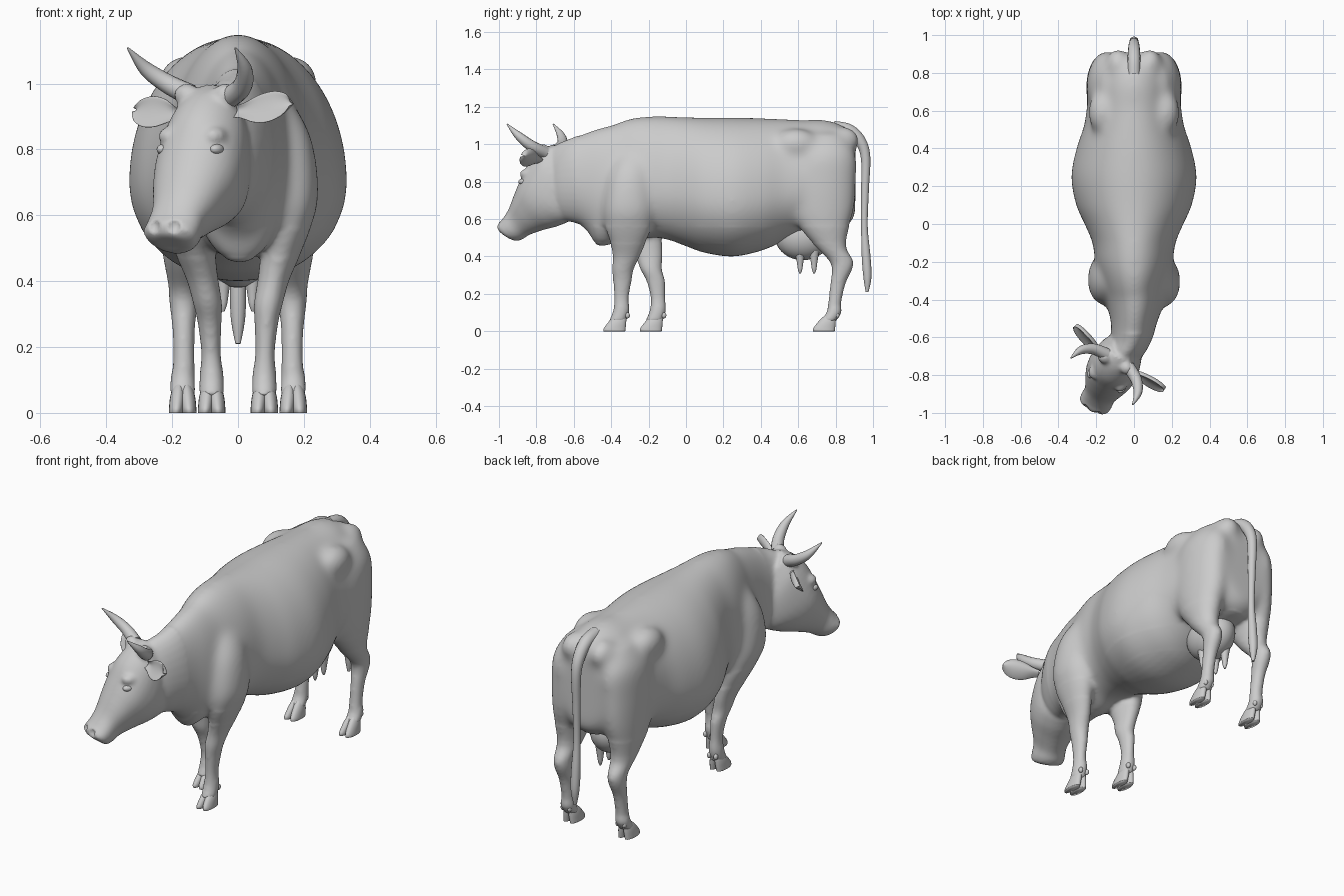
import bpy, bmesh, math
from mathutils import Vector as V, Matrix

if "Cube" in bpy.data.objects:
    bpy.data.objects.remove(bpy.data.objects["Cube"])


def spline(rows, n=5):
    """Smooth (Catmull-Rom) interpolation through tuples of numbers."""
    out, last = [], len(rows) - 1
    for i in range(last):
        quad = list(zip(rows[max(i - 1, 0)], rows[i], rows[i + 1], rows[min(i + 2, last)]))
        for j in range(n):
            t = j / n
            out.append(tuple(b + .5 * t * (c - a + t * (2*a - 5*b + 4*c - d + t * (3*(b - c) + d - a)))
                             for a, b, c, d in quad))
    return out + [tuple(rows[-1])]


def loft(bm, rows, side=V((1, 0, 0)), k=.5, cup=0, seg=32):
    """Skin oval rings; each row is two opposite rim points (xyz, xyz) and a half width."""
    rings = []
    for r in spline(rows):
        top, bot, w = V(r[0:3]), V(r[3:6]), max(r[6], .002)
        mid, ring = bot.lerp(top, k), []
        for i in range(seg):
            c, s = math.cos(math.tau * i / seg), math.sin(math.tau * i / seg)
            p = mid + ((top - mid) * s if s > 0 else (bot - mid) * -s)
            ring.append(bm.verts.new(p + side * (w * c + cup * c * c)))
        rings.append(ring)
    for a, b in zip(rings, rings[1:]):
        for i in range(seg):
            bm.faces.new((a[i - 1], a[i], b[i], b[i - 1]))
    bm.faces.new(rings[0])
    bm.faces.new(rings[-1])


def blob(bm, pos, size, turn=0):
    m = Matrix.Translation(pos) @ Matrix.Rotation(turn, 4, 'Z') @ Matrix.Diagonal((*size, 1))
    bmesh.ops.create_uvsphere(bm, u_segments=32, v_segments=18, radius=1, matrix=m)


def finish(name, bm):
    bmesh.ops.recalc_face_normals(bm, faces=bm.faces)
    me = bpy.data.meshes.new(name)
    bm.to_mesh(me)
    bm.free()
    me.shade_smooth()
    ob = bpy.data.objects.new(name, me)
    bpy.context.collection.objects.link(ob)
    return ob


def tube(name, pts):
    """Tapered round tube through (x, y, z, radius) points."""
    cu = bpy.data.curves.new(name, 'CURVE')
    cu.dimensions, cu.bevel_depth, cu.bevel_resolution, cu.use_fill_caps = '3D', 1, 5, True
    path = spline(pts, 6)
    sp = cu.splines.new('POLY')
    sp.points.add(len(path) - 1)
    for p, (x, y, z, r) in zip(sp.points, path):
        p.co, p.radius = (x, y, z, 1), r
    sp.use_smooth = True
    bpy.context.collection.objects.link(bpy.data.objects.new(name, cu))


# head frame: turned toward -x
FWD, SIDE, TURN = V((-.45, -.893, 0)), V((.893, -.45, 0)), -.467


def head(f, z, s=0):
    return V((-.07, -.68, z)) + FWD * f + SIDE * s


body = bmesh.new()

# torso: y, top, bottom, half width
torso = [(-.46, .95, .58, .07), (-.40, 1.09, .48, .14), (-.30, 1.138, .47, .18), (-.20, 1.15, .50, .205),
         (-.10, 1.15, .49, .22), (0, 1.146, .455, .262), (.10, 1.143, .42, .307), (.25, 1.143, .40, .333),
         (.40, 1.14, .43, .305), (.52, 1.135, .48, .265), (.62, 1.13, .52, .25), (.75, 1.13, .54, .23),
         (.86, 1.09, .56, .185), (.905, 1.02, .62, .12)]
loft(body, [(0, y, t, 0, y, b, w) for y, t, b, w in torso], k=.4, seg=48)

# neck: x, top y z, bottom y z, half width
neck = [(0, -.25, 1.13, -.30, .50, .17), (.005, -.42, 1.10, -.46, .455, .145), (.0, -.52, 1.07, -.525, .53, .122),
        (-.012, -.62, 1.03, -.58, .575, .112), (-.045, -.69, 1.0, -.67, .595, .105), (-.08, -.74, .96, -.74, .63, .09)]
loft(body, [(x, a, b, x, c, d, w) for x, a, b, c, d, w in neck], k=.45)

# head: face point, jaw point, half width
skull = [(.03, 1.0, -.06, .90, .065), (.10, .968, -.10, .74, .112), (.165, .905, -.08, .61, .132),
         (.21, .82, 0, .565, .133), (.248, .74, .10, .54, .112), (.285, .66, .18, .515, .088),
         (.322, .605, .225, .49, .088), (.350, .575, .26, .483, .083), (.345, .54, .285, .50, .05)]
loft(body, [(*head(a, b), *head(c, d), w) for a, b, c, d, w in skull], side=SIDE, k=.6)
for s in (-1, 1):
    blob(body, head(.148, .84, s * .076), (.035, .045, .03), TURN)       # brow
    blob(body, head(.06, .965, s * .065), (.04, .035, .035), TURN)       # horn root

# legs: z, front y, back y, centre x, half width
fore = [(.98, -.34, -.22, .09, .04), (.9, -.385, -.19, .125, .07), (.8, -.42, -.18, .148, .085),
        (.65, -.44, -.17, .158, .088), (.55, -.43, -.185, .144, .073), (.47, -.405, -.217, .126, .059),
        (.4, -.392, -.247, .107, .048), (.33, -.395, -.28, .092, .044), (.27, -.39, -.29, .086, .036),
        (.18, -.384, -.306, .082, .030), (.11, -.39, -.302, .08, .037), (.05, -.415, -.32, .08, .038)]
hind = [(1.06, .66, .84, .11, .06), (.95, .56, .908, .14, .10), (.8, .54, .91, .15, .103),
        (.65, .55, .90, .156, .095), (.55, .61, .872, .162, .08), (.45, .695, .857, .164, .059),
        (.38, .762, .893, .165, .046), (.33, .78, .888, .165, .043), (.25, .771, .852, .165, .034),
        (.15, .76, .83, .165, .033), (.10, .75, .832, .168, .038), (.05, .715, .80, .168, .039)]


def leg(name, rows, sx, step, toe, xc):
    def dy(z):                                   # backward step of the lower leg
        return step * min(max((.68 - z) / .45, 0), 1)
    loft(body, [(sx * x, a + dy(z), z, sx * x, b + dy(z), z, w) for z, a, b, x, w in rows])
    hoof = bmesh.new()
    y = toe + step
    claw = ((0, 0, .115, .022), (.015, 0, .117, .023), (.045, .022, .12, .023), (.07, .045, .12, .019),
            (.09, .07, .11, .010), (.10, .08, .10, .004))
    for s in (-1, 1):
        x = sx * xc + s * .020
        loft(hoof, [(x - s * z * .1, y + a, z, x - s * z * .1, y + b, z, w) for z, a, b, w in claw], seg=20)
        blob(hoof, (x, y + .127, .085), (.011, .013, .016))              # dewclaw
    finish(name, hoof)


for sx, label in ((1, 'left'), (-1, 'right')):
    leg('front_hoof_' + label, fore, sx, 0 if sx > 0 else .195, -.44, .08)
    leg('hind_hoof_' + label, hind, sx, 0, .68, .168)
    blob(body, (sx * .165, .59, 1.0), (.078, .12, .085))                 # hip bone
    blob(body, (sx * .085, .845, 1.02), (.065, .085, .075))              # pin bone

# fuse the body into one smooth skin
raw = finish('body_raw', body)
mod = raw.modifiers.new('fuse', 'REMESH')
mod.mode, mod.voxel_size = 'VOXEL', .0095
mod = raw.modifiers.new('soften', 'SMOOTH')
mod.factor, mod.iterations = .5, 8
skin = bpy.data.meshes.new_from_object(raw.evaluated_get(bpy.context.evaluated_depsgraph_get()))
bpy.data.objects.remove(raw)

# blend shoulders, hips and thighs further into the trunk
bm = bmesh.new()
bm.from_mesh(skin)
for low, turns in ((.47, 12), (.56, 30)):
    trunk = [v for v in bm.verts if v.co.z > low and v.co.y > -.58]
    for _ in range(turns):
        bmesh.ops.smooth_vert(bm, verts=trunk, factor=.5, use_axis_x=True, use_axis_y=True, use_axis_z=True)

# nostrils pressed into the muzzle
for s in (-1, 1):
    hole = head(.347, .567, s * .034)
    for v in bm.verts:
        d = (v.co - hole).length / .022
        if d < 1:
            v.co -= FWD * .016 * (1 - d * d)
finish('body', bm)

# eyes
for s, label in ((1, 'left'), (-1, 'right')):
    eye = bmesh.new()
    blob(eye, head(.165, .80, s * .09), (.02, .03, .017), TURN)
    finish('eye_' + label, eye)


# ears: cupped, tilted leaves from base to tip
def ear(name, base, tip):
    base, tip = V(base), V(tip)
    d = (tip - base).normalized()
    side = V((d.y, -d.x, 0)).normalized()
    side = side if side.y > 0 else -side
    bm, rows = bmesh.new(), []
    for t, h in ((0, .018), (.15, .024), (.4, .042), (.65, .047), (.85, .037), (.95, .022), (1, .006)):
        p, rim = base.lerp(tip, t), V((0, 0, h)) + side * h * .45
        rows.append((*(p + rim), *(p - rim), .004 + h * .2))
    loft(bm, rows, side, cup=.02)
    finish(name, bm)


ear('ear_left', (-.01, -.79, .915), (.157, -.885, .938))
ear('ear_right', (-.18, -.695, .905), (-.32, -.545, .92))

# horns
tube('horn_left', [(-.03, -.755, .955, .033), (.012, -.825, .99, .030), (.02, -.895, 1.045, .022), (-.008, -.957, 1.108, .003)])
tube('horn_right', [(-.145, -.69, .965, .033), (-.215, -.662, 1.0, .029), (-.28, -.668, 1.045, .022), (-.335, -.71, 1.108, .003)])

# tail
tube('tail', [(0, .79, 1.09, .035), (0, .87, 1.075, .034), (0, .93, 1.02, .031), (0, .96, .93, .026), (0, .957, .75, .021),
              (0, .954, .56, .018), (0, .963, .40, .024), (0, .970, .29, .022), (0, .968, .21, .008)])

# udder and teats
udder = bmesh.new()
blob(udder, (0, .625, .51), (.11, .15, .13))
finish('udder', udder)
for i, (x, y) in enumerate([(-.045, .61), (.045, .61), (-.045, .685), (.045, .685)]):
    tube(f'teat_{i + 1}', [(x, y, .43, .028), (x, y, .37, .018), (x, y, .33, .012), (x, y, .308, .004)])
